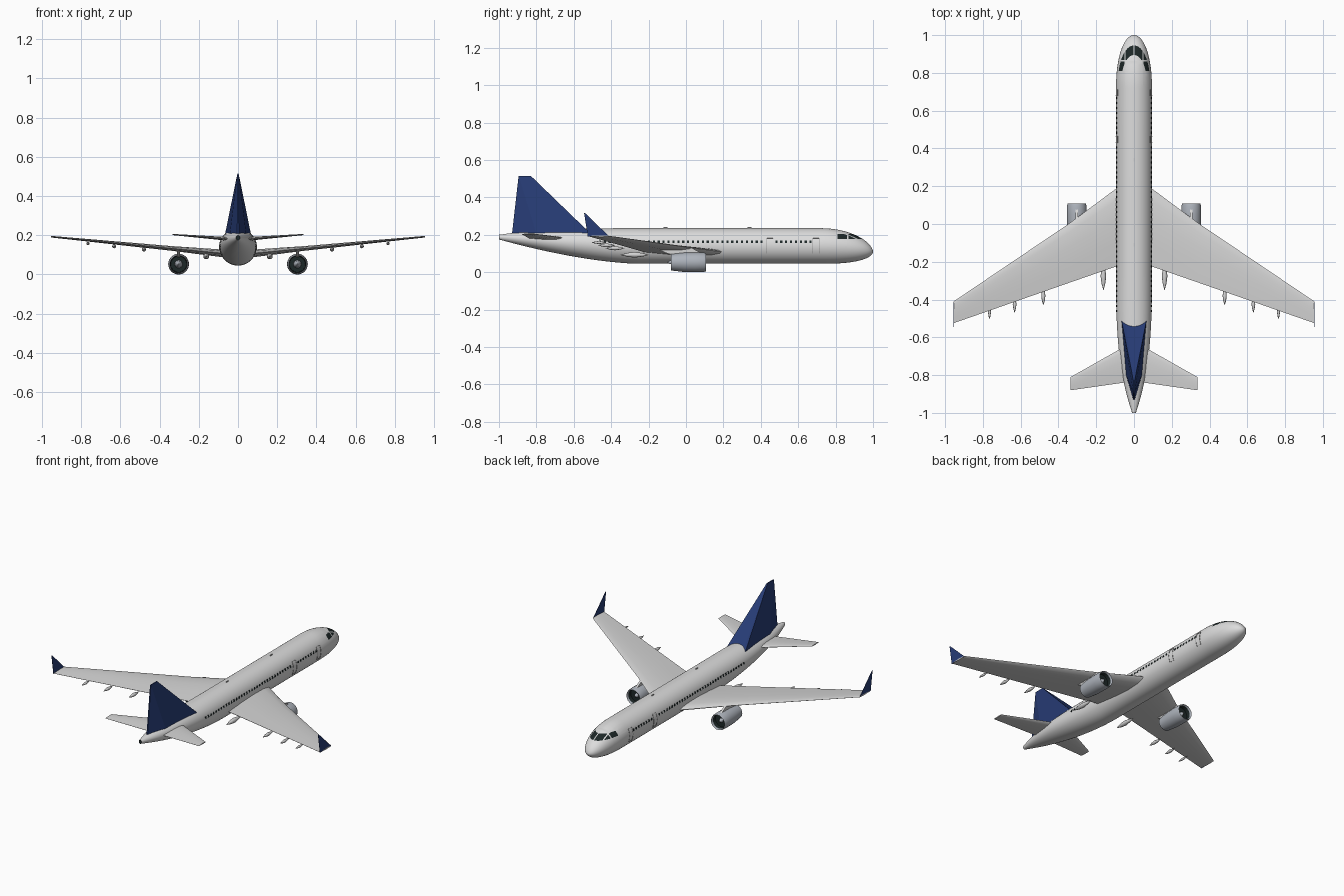
import bpy, bmesh, math
from mathutils import Matrix, Vector

cube = bpy.data.objects.get("Cube")
if cube:
    bpy.data.objects.remove(cube, do_unlink=True)


def material(name, r, g, b):
    m = bpy.data.materials.new(name)
    m.use_nodes = True
    m.diffuse_color = (r, g, b, 1)
    m.node_tree.nodes["Principled BSDF"].inputs["Base Color"].default_value = (r, g, b, 1)
    return m


WHITE = material("body white", .72, .72, .72)
GREY = material("wing grey", .66, .66, .66)
METAL = material("engine metal", .42, .45, .5)
BLUE = material("tail blue", .02, .045, .18)
DARK = material("dark glass", .012, .02, .02)
LINE = material("door line grey", .35, .35, .35)


def finish(name, bm, mats, mirror=False, smooth=True):
    """Turn a bmesh into an object, optionally mirrored across the centre line."""
    bmesh.ops.recalc_face_normals(bm, faces=bm.faces[:])
    mesh = bpy.data.meshes.new(name)
    bm.to_mesh(mesh)
    bm.free()
    for m in mats:
        mesh.materials.append(m)
    ob = bpy.data.objects.new(name, mesh)
    bpy.context.collection.objects.link(ob)
    if smooth:
        bpy.ops.object.select_all(action='DESELECT')
        ob.select_set(True)
        bpy.context.view_layer.objects.active = ob
        bpy.ops.object.shade_smooth_by_angle(angle=math.radians(35))
    if mirror:
        ob.modifiers.new("Mirror", 'MIRROR').use_mirror_merge = False
    return ob


def loft(rings, cap=True):
    """Skin a list of closed rings with equal point counts."""
    bm = bmesh.new()
    loops = [[bm.verts.new(p) for p in ring] for ring in rings]
    n = len(loops[0])
    for a, b in zip(loops, loops[1:]):
        for i in range(n):
            bm.faces.new((a[i], a[(i + 1) % n], b[(i + 1) % n], b[i]))
    if cap:
        bm.faces.new(loops[0])
        bm.faces.new(loops[-1])
    return bm


def ellipse(x, y, z, rx, rz, n):
    return [(x + rx * math.sin(i * math.tau / n), y, z + rz * math.cos(i * math.tau / n))
            for i in range(n)]


def revolve(profile, x, y, z, n=28, cap=True):
    """Profile of (radius, y offset) turned around a fore-and-aft axis."""
    return loft([ellipse(x, y + dy, z, r, r, n) for r, dy in profile], cap)


# Fuselage: constant tube with a drooped nose and an upswept tail
R, MID = .095, .14


def section(y):
    hw, top, low = R, .235, .045
    if y > .72:
        t = min((y - .72) / .28, .9995)
        hw = R * (1 - t ** 2.2) ** .5
        top = .11 + .125 * (1 - t ** 2) ** .6
        low = .11 - .065 * (1 - t ** 2.6) ** .5
    elif y < -.25:
        s = (-.25 - y) / .75
        hw = .01 + .085 * (1 - s ** 3)
        top = .235 - .035 * s ** 3
        low = .045 + .13 * s ** 1.6
    return ellipse(0, y, (top + low) / 2, hw, (top - low) / 2, 48)


stations = [-1 + .75 * i / 20 for i in range(21)] + [.2]
stations += [.72 + .28 * math.sin(i / 24 * math.pi / 2) for i in range(25)]
bm = loft([section(y) for y in stations])

# Cockpit glass: cut the nose along the pane edges, then colour the panes
X, Y, Z = Vector((1, 0, 0)), Vector((0, 1, 0)), Vector((0, 0, 1))
POST, SIDE_IN, SIDE_OUT = .003, .044, .05
cuts = [(Z, .177), (Z, .203), (Y, .81), (Y, .86), (Y, .868)]
cuts += [(X, s * v) for s in (-1, 1) for v in (POST, SIDE_IN, SIDE_OUT)]
for axis, d in cuts:
    faces = [f for f in bm.faces if f.calc_center_median().y > .74
             and f.calc_center_median().z > .13]
    geom = set(faces)
    for f in faces:
        geom.update(f.edges, f.verts)
    bmesh.ops.bisect_plane(bm, geom=list(geom), plane_co=axis * d, plane_no=axis)
for f in bm.faces:
    c = f.calc_center_median()
    x = abs(c.x)
    pane = x > POST and not SIDE_IN < x < SIDE_OUT and not .86 < c.y < .868
    if .177 < c.z < .203 and c.y > .81 and pane:
        f.material_index = 1
    if c.y < -.999:
        f.material_index = 1
finish("fuselage", bm, [WHITE, DARK])


# Cabin windows and door outlines: thin plates lying on the round side
def plate(bm, y, z, w, h):
    a = math.asin((z - MID) / R)
    m = (Matrix.Translation((R * math.cos(a), y, z)) @ Matrix.Rotation(-a, 4, 'Y')
         @ Matrix.Diagonal((.003, w, h, 1)))
    bmesh.ops.create_cube(bm, size=1, matrix=m)


DOORS = (.448, .695)
bm = bmesh.new()
for i in range(44):
    y = -.46 + i * .0262
    if abs(y - DOORS[0]) > .028:
        plate(bm, y, .163, .011, .014)
finish("cabin_windows", bm, [DARK], True, False)

bm = bmesh.new()
for door in DOORS:
    for side in (-.017, .017):
        for i in range(6):
            plate(bm, door + side, .108 + i * .0135, .002, .014)
    for z in (.1, .182):
        plate(bm, door, z, .036, .002)
finish("door_outlines", bm, [LINE], True, False)

# Wings and tailplanes: airfoil sections (x, leading y, trailing y, z, thickness)
FOIL = [(0, 0), (.03, .4), (.15, .85), (.4, 1), (.7, .65), (1, .06)]


def wing(name, sections, mat):
    rings = []
    for x, lead, trail, z, thick in sections:
        up = [(x, lead + (trail - lead) * f, z + thick / 2 * h) for f, h in FOIL]
        down = [(x, lead + (trail - lead) * f, z - thick / 2 * h) for f, h in FOIL[:0:-1]]
        rings.append(up + down)
    return finish(name, loft(rings), [mat], True)


def wing_z(x):
    return .1 + .093 * x / .955


wing("wings", [(.03, .23, -.2, wing_z(.03), .042), (.095, .187, -.225, wing_z(.095), .038),
               (.34, .005, -.31, wing_z(.34), .024), (.955, -.41, -.525, wing_z(.955), .008)], GREY)
wing("tailplanes", [(.0, -.625, -.835, .178, .02), (.07, -.66, -.842, .183, .018),
                    (.335, -.81, -.88, .204, .006)], GREY)


def slab(name, outline, x, half, mat):
    """Flat side outline of (y, z) points given a small width."""
    rings = [[(x + s, y, z) for y, z in outline] for s in (-half, half)]
    return finish(name, loft(rings), [mat], True, False)


slab("winglets", [(-.41, .19), (-.525, .19), (-.545, .318), (-.535, .312)], .954, .0008, BLUE)

# Tail fin: wedge with a flat sloping front and wide base
bm = bmesh.new()
half = [(.066, -.51, .206), (.043, -.54, .231), (.003, -.83, .515),
        (.042, -.8, .205), (.003, -.895, .515), (.004, -.93, .207)]
R_, L_ = [[bm.verts.new((s * x, y, z)) for x, y, z in half] for s in (1, -1)]
for s in (R_, L_):
    for ids in ((0, 1, 2), (0, 2, 4, 3), (3, 4, 5)):
        bm.faces.new([s[i] for i in ids])
for a, b in ((0, 1), (1, 2), (2, 4), (4, 5)):
    bm.faces.new((R_[a], R_[b], L_[b], L_[a]))
finish("tail_fin", bm, [BLUE], False, False)

# Engines
EX, EZ = .303, .053
bm = revolve([(.043, .06), (.044, .095), (.048, .108), (.052, .095), (.053, .05), (.052, -.01),
              (.044, -.08), (.041, -.08), (.04, -.03)], EX, 0, EZ, cap=False)
for f in bm.faces:
    c = f.calc_center_median()
    if math.hypot(c.x - EX, c.z - EZ) < .0435:
        f.material_index = 1
finish("engine_nacelles", bm, [METAL, DARK], True)
finish("engine_fans", revolve([(.043, .07), (.043, -.04)], EX, 0, EZ), [DARK], True)
finish("engine_spinners", revolve([(.013, .07), (.009, .082), (.001, .092)], EX, 0, EZ), [METAL], True)
finish("exhaust_cones", revolve([(.02, -.04), (.016, -.07), (.002, -.1)], EX, 0, EZ), [METAL], True)
slab("engine_pylons", [(.085, .1), (.03, .13), (-.15, .122), (-.1, .1), (-.06, .09)],
     EX, .007, GREY)

# Flap track fairings: pointed pods under the trailing edge
POD = [(.05, .5), (.6, .3), (1, 0), (.7, -.25), (.05, -.5)]
for i, (x, y, length, r) in enumerate([(.162, -.275, .15, .015), (.48, -.38, .1, .011),
                                       (.632, -.425, .09, .01), (.765, -.465, .08, .008)]):
    pod = [(r * f, length * d) for f, d in POD]
    finish(f"flap_fairing_{i + 1}", revolve(pod, x, y, wing_z(x) - r - .008, 12), [GREY], True)

# Roof antennas
for i, y in enumerate((-.11, .34)):
    bm = bmesh.new()
    bmesh.ops.create_cube(bm, size=1, matrix=Matrix.Translation((0, y, .236))
                          @ Matrix.Diagonal((.003, .02, .012, 1)))
    finish(f"roof_antenna_{i + 1}", bm, [GREY], False, False)
